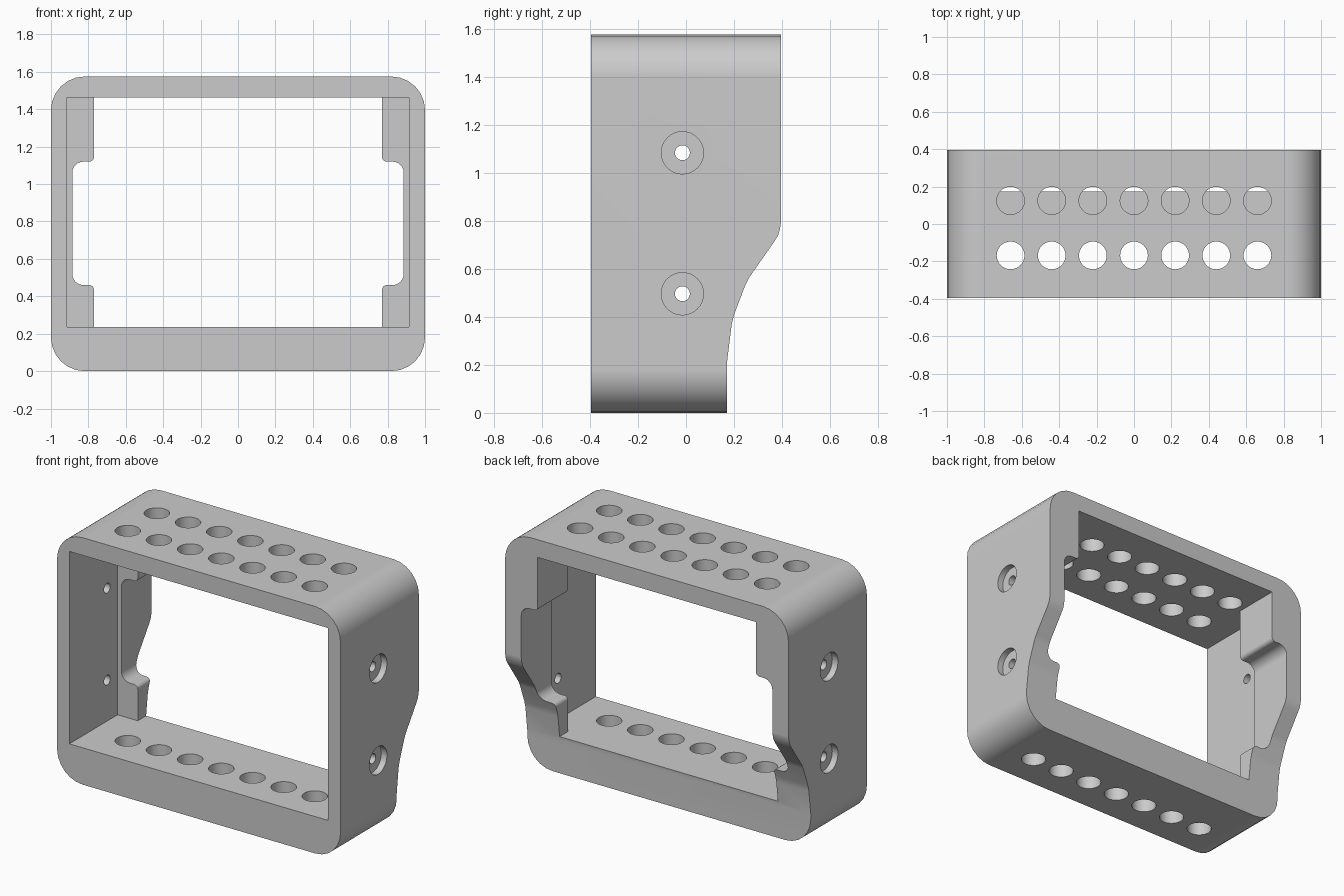
import bpy, bmesh, math
from mathutils import Matrix, Vector

cube = bpy.data.objects.get("Cube")
if cube:
    bpy.data.objects.remove(cube, do_unlink=True)

H, D = 1.575, 0.395               # height, half depth
IX, Z0, Z1 = 0.913, 0.235, 1.462  # opening half width, bottom, top

grey = bpy.data.materials.new("plain grey")
grey.use_nodes = True
grey.diffuse_color = (0.6, 0.6, 0.6, 1)
grey.node_tree.nodes["Principled BSDF"].inputs["Base Color"].default_value = (0.6, 0.6, 0.6, 1)


def make_object(name, bm):
    bmesh.ops.recalc_face_normals(bm, faces=bm.faces)
    mesh = bpy.data.meshes.new(name)
    bm.to_mesh(mesh)
    bm.free()
    mesh.materials.append(grey)
    obj = bpy.data.objects.new(name, mesh)
    bpy.context.collection.objects.link(obj)
    return obj


def prism(name, points, place, start, end):
    """Extrude a 2D outline; place(u, v, w) gives the 3D point."""
    bm = bmesh.new()
    face = bm.faces.new([bm.verts.new(place(u, v, start)) for u, v in points])
    ext = bmesh.ops.extrude_face_region(bm, geom=[face])
    shift = Vector(place(0, 0, end)) - Vector(place(0, 0, start))
    verts = [g for g in ext["geom"] if isinstance(g, bmesh.types.BMVert)]
    bmesh.ops.translate(bm, vec=shift, verts=verts)
    return make_object(name, bm)


def cylinders(name, centres, radius, length, turn=Matrix()):
    bm = bmesh.new()
    for c in centres:
        bmesh.ops.create_cone(bm, cap_ends=True, segments=40, radius1=radius, radius2=radius,
                              depth=length, matrix=Matrix.Translation(c) @ turn)
    return make_object(name, bm)


def arc(cx, cz, r, a0, a1, n=6):
    return [(cx + r * math.cos(math.radians(a0 + (a1 - a0) * i / n)),
             cz + r * math.sin(math.radians(a0 + (a1 - a0) * i / n))) for i in range(n + 1)]


def along_y(u, v, w):
    return (u, w, v)


def along_x(u, v, w):
    return (w, u, v)


# Rounded outer block
R = 0.18
outline = (arc(1 - R, H - R, R, 0, 90) + arc(R - 1, H - R, R, 90, 180)
           + arc(R - 1, R, R, 180, 270) + arc(1 - R, R, R, 270, 360))
frame = prism("frame", outline, along_y, -D, D)

# Main opening from the front, stopping at the rear flanges
opening = prism("opening_cutter", [(-IX, Z0), (IX, Z0), (IX, Z1), (-IX, Z1)], along_y, -1, 0.09)

# Rear aperture with a rounded notch in each flange
FX, NX, N0, N1 = 0.77, 0.886, 0.46, 1.12
r, f = 0.06, 0.025
side = ([(FX, Z0)] + arc(FX + f, N0 - f, f, 180, 90) + arc(NX - r, N0 + r, r, -90, 0)
        + arc(NX - r, N1 - r, r, 0, 90) + arc(FX + f, N1 + f, f, 270, 180) + [(FX, Z1)])
aperture = prism("aperture_cutter", side + [(-x, z) for x, z in reversed(side)], along_y, 0.05, 1)

# Stepped-in lower back
back = [(1, 0.80), (D + 0.001, 0.80), (0.392, 0.77), (0.384, 0.74), (0.367, 0.712), (0.262, 0.562),
        (0.246, 0.53), (0.2, 0.408), (0.19, 0.367), (0.171, 0.213), (0.171, -1), (1, -1)]
back_cut = prism("back_cutter", back, along_x, -2, 2)

# Two rows of holes in the top, one in the bottom
xs = [0.22 * i for i in range(-3, 4)]
row_holes = cylinders("row_hole_cutter", [(x, y, H) for x in xs for y in (-0.168, 0.125)]
                      + [(x, -0.168, 0) for x in xs], 0.074, 0.8)

# Counterbored screw holes in both sides
turn = Matrix.Rotation(math.pi / 2, 4, 'Y')
spots = [(s, -0.015, z) for s in (-1, 1) for z in (0.496, 1.083)]
screw_holes = cylinders("screw_hole_cutter", spots, 0.031, 0.4, turn)
counterbores = cylinders("counterbore_cutter", spots, 0.088, 0.08, turn)

bpy.context.view_layer.objects.active = frame
for cutter in (opening, aperture, back_cut, row_holes, screw_holes, counterbores):
    cutter.hide_render = True
    mod = frame.modifiers.new(cutter.name, 'BOOLEAN')
    mod.operation = 'DIFFERENCE'
    mod.solver = 'EXACT'
    mod.object = cutter
    bpy.ops.object.modifier_apply(modifier=mod.name)
    bpy.data.objects.remove(cutter, do_unlink=True)

# Smooth rounds, sharp edges
bpy.ops.object.select_all(action='DESELECT')
frame.select_set(True)
bpy.ops.object.shade_smooth_by_angle(angle=math.radians(32))
weighted = frame.modifiers.new("weighted_normals", 'WEIGHTED_NORMAL')
weighted.keep_sharp = True
